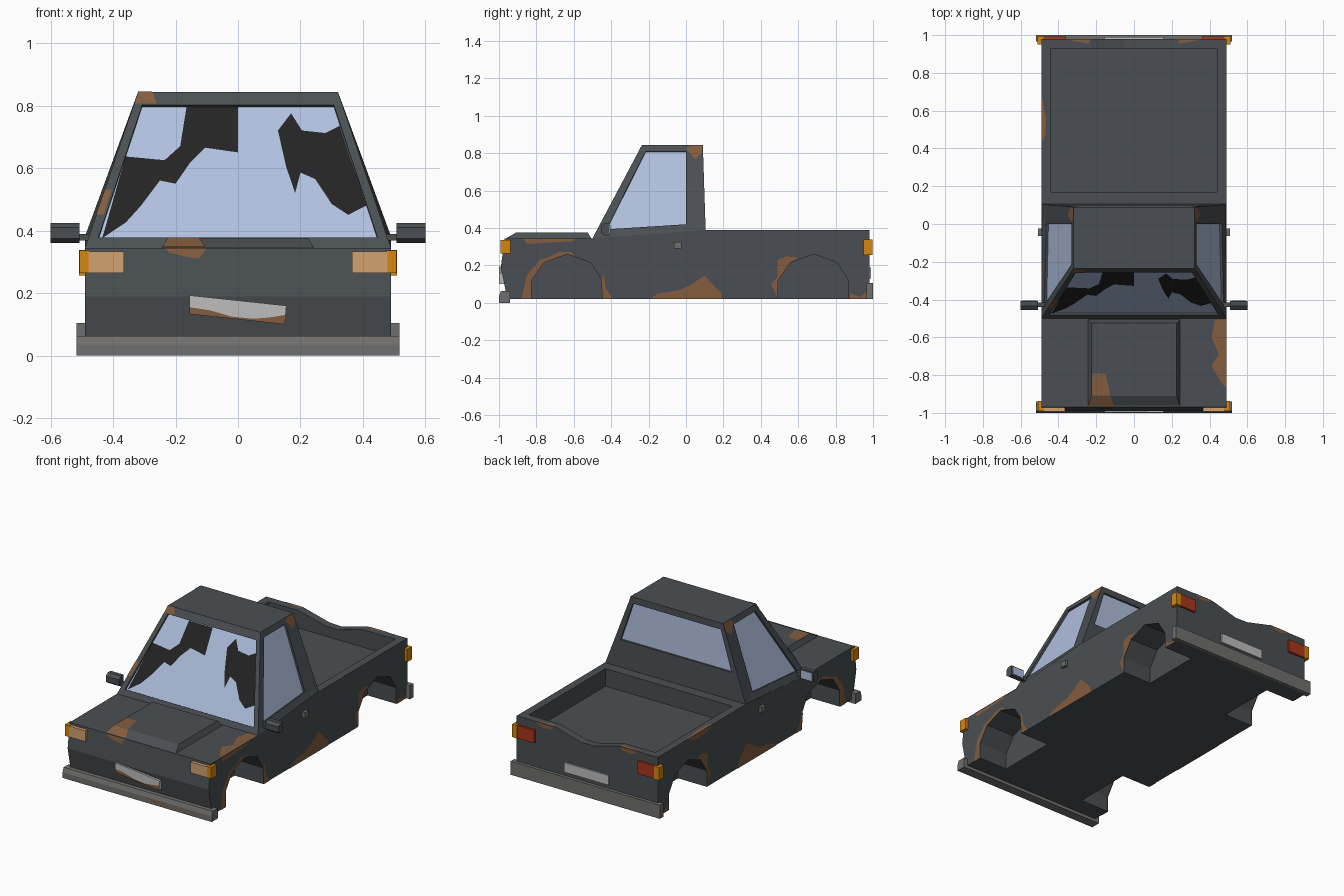
import bpy, bmesh
from mathutils import Vector

def mat(name, rgb):
    m = bpy.data.materials.new(name)
    lin = [((c / 255 + 0.055) / 1.055) ** 2.4 if c > 10 else c / 255 / 12.92 for c in rgb]
    m.diffuse_color = (*lin, 1)
    return m

BODY = mat("dark grey paint", (74, 79, 83))
RUST = mat("rust brown", (132, 93, 62))
GLASS = mat("pale blue glass", (176, 192, 222))
BLACK = mat("black hole", (36, 36, 36))
AMBER = mat("amber lamp", (212, 134, 12))
TAN = mat("headlight tan", (210, 162, 112))
RED = mat("red lamp", (170, 54, 28))
METAL = mat("bumper grey", (112, 111, 110))
PLATE = mat("plate white", (190, 190, 190))

def finish(name, bm, *mats):
    bmesh.ops.remove_doubles(bm, verts=bm.verts, dist=1e-5)
    bmesh.ops.recalc_face_normals(bm, faces=bm.faces)
    me = bpy.data.meshes.new(name)
    bm.to_mesh(me)
    bm.free()
    for m in mats:
        me.materials.append(m)
    ob = bpy.data.objects.new(name, me)
    bpy.context.collection.objects.link(ob)
    return ob

def loft(name, a, b, m):
    """Closed solid between two rings of 3D points."""
    bm = bmesh.new()
    va, vb = [bm.verts.new(p) for p in a], [bm.verts.new(p) for p in b]
    n = len(va)
    bm.faces.new(va)
    bm.faces.new(vb[::-1])
    for i in range(n):
        bm.faces.new((va[i], vb[i], vb[(i + 1) % n], va[(i + 1) % n]))
    return finish(name, bm, m)

def prism_x(name, yz, x0, x1, m):
    return loft(name, [(x0, y, z) for y, z in yz], [(x1, y, z) for y, z in yz], m)

def box(name, x, y, z, m):
    return prism_x(name, [(y[0], z[0]), (y[1], z[0]), (y[1], z[1]), (y[0], z[1])], x[0], x[1], m)

def sheet(name, uv, place, out, m):
    """Thin painted patch; place maps 2D to 3D, out is the facing direction."""
    out = Vector(out).normalized()
    bm = bmesh.new()
    f = bm.faces.new([bm.verts.new(Vector(place(u, v)) + out * 0.003) for u, v in uv])
    f.normal_update()
    if f.normal.dot(out) < 0:
        f.normal_flip()
    me = bpy.data.meshes.new(name)
    bm.to_mesh(me)
    bm.free()
    me.materials.append(m)
    bpy.context.collection.objects.link(bpy.data.objects.new(name, me))

def cut(ob, cutter):
    cutter.hide_render = True
    cutter.hide_viewport = True
    cutter.display_type = 'WIRE'
    mod = ob.modifiers.new("cut", 'BOOLEAN')
    mod.operation = 'DIFFERENCE'
    mod.solver = 'EXACT'
    mod.object = cutter

# lower body with bed, tailgate dent and wheel wells cut out
body = prism_x("lower_body", [(-0.955, 0.02), (-0.99, 0.19), (-0.97, 0.345), (-0.5, 0.345),
                              (0.1, 0.39), (0.98, 0.39), (0.98, 0.02)], -0.49, 0.49, BODY)
cut(body, box("bed_cutter", (-0.44, 0.44), (0.17, 0.93), (0.28, 0.6), BODY))
dent = [(-0.23, 0.391), (-0.05, 0.345), (0.04, 0.342), (0.22, 0.391), (0.22, 0.5), (-0.23, 0.5)]
cut(body, loft("dent_cutter", [(x, 0.9, z) for x, z in dent], [(x, 1.1, z) for x, z in dent], BODY))
ARCH = [(-0.19, -0.1), (-0.19, 0.12), (-0.125, 0.215), (0, 0.26), (0.125, 0.215), (0.185, 0.12), (0.19, -0.1)]
for s in (-1, 1):
    for label, yc in (("front", -0.635), ("rear", 0.683)):
        cut(body, prism_x(label + "_well_cutter", [(yc + y, z) for y, z in ARCH], s * 0.29, s * 0.6, BODY))

# raised hood panel
loft("hood_bulge", [(-0.245, -0.965, 0.343), (0.245, -0.965, 0.343), (0.245, -0.505, 0.343), (-0.245, -0.505, 0.343)],
     [(-0.225, -0.91, 0.375), (0.225, -0.91, 0.375), (0.225, -0.525, 0.375), (-0.225, -0.525, 0.375)], BODY)

# cab with recessed windows
def side_x(z): return 0.49 - 0.34 * (z - 0.345)
def screen_y(z): return -0.5 + 0.53 * (z - 0.345)
def rear_y(z): return 0.105 - 0.033 * (z - 0.39)

bm = bmesh.new()
def add_face(pts, mi=0):
    bm.faces.new([bm.verts.new(p) for p in pts]).material_index = mi

def window(outer, inner, inward):
    deep = [Vector(p) + Vector(inward) * 0.012 for p in inner]
    for i in range(4):
        j = (i + 1) % 4
        add_face((outer[i], outer[j], inner[j], inner[i]))
        add_face((inner[i], inner[j], deep[j], deep[i]))
    add_face(deep, 1)

FB = lambda s: (s * 0.49, -0.5, 0.345)
FT = lambda s: (s * 0.32, -0.235, 0.845)
RT = lambda s: (s * 0.32, 0.09, 0.845)
RB = lambda s: (s * 0.487, 0.105, 0.39)
window((FB(-1), FB(1), FT(1), FT(-1)),
       [(x, screen_y(z), z) for x, z in ((-0.447, 0.378), (0.447, 0.378), (0.307, 0.802), (-0.307, 0.802))],
       (0, 0.88, -0.47))
window((RB(-1), RB(1), RT(1), RT(-1)),
       [(x, rear_y(z), z) for x, z in ((-0.385, 0.56), (0.385, 0.56), (0.305, 0.805), (-0.305, 0.805))],
       (0, -1, 0))
for s in (-1, 1):
    window((FB(s), RB(s), RT(s), FT(s)),
           [(s * side_x(z), y, z) for y, z in ((-0.425, 0.393), (0, 0.42), (0, 0.81), (-0.215, 0.81))],
           (-s * 0.95, 0, -0.3))
add_face((FT(-1), FT(1), RT(1), RT(-1)))
add_face((FB(-1), FB(1), RB(1), RB(-1)))
finish("cab", bm, BODY, GLASS)

# broken-out areas of the windscreen
on_screen = lambda x, z: (x, screen_y(z) + 0.0106, z - 0.0056)
SCREEN_OUT = (0, -0.88, 0.47)
sheet("windscreen_hole_left", [(-0.435, 0.38), (-0.36, 0.642), (-0.235, 0.63), (-0.185, 0.675), (-0.165, 0.8),
      (0, 0.8), (0, 0.655), (-0.105, 0.67), (-0.155, 0.62), (-0.2, 0.555), (-0.25, 0.565), (-0.31, 0.485),
      (-0.36, 0.43)], on_screen, SCREEN_OUT, BLACK)
sheet("windscreen_hole_right", [(0.128, 0.725), (0.17, 0.78), (0.205, 0.725), (0.28, 0.717), (0.325, 0.74),
      (0.411, 0.485), (0.353, 0.455), (0.3, 0.49), (0.247, 0.57), (0.2, 0.59), (0.183, 0.525), (0.154, 0.61)],
      on_screen, SCREEN_OUT, BLACK)

# bumpers
prism_x("front_bumper", [(-1, 0), (-1, 0.035), (-0.99, 0.063), (-0.94, 0.063), (-0.94, 0)], -0.518, 0.518, METAL)
box("rear_bumper", (-0.518, 0.518), (0.965, 1), (0.02, 0.105), METAL)

# number plates
tilt = [(-0.155, 0.193), (0.155, 0.16), (0.15, 0.1), (-0.155, 0.133)]
loft("front_plate", [(x, -0.999, z) for x, z in tilt], [(x, -0.97, z) for x, z in tilt], PLATE)
box("rear_plate", (-0.155, 0.155), (0.975, 0.99), (0.13, 0.19), PLATE)
sheet("front_plate_rust", [(-0.155, 0.155), (-0.09, 0.145), (-0.02, 0.125), (0.05, 0.118), (0.1, 0.122), (0.15, 0.13),
      (0.15, 0.1), (-0.155, 0.133)], lambda x, z: (x, -0.997, z), (0, -1, 0), RUST)

# lamps, mirrors and door handles on both sides
MIRROR = [(-0.455, 0.375), (-0.455, 0.41), (-0.435, 0.425), (-0.408, 0.425), (-0.408, 0.36), (-0.435, 0.36)]
for s in (-1, 1):
    sx = lambda a, b: (s * a, s * b)
    box("headlight", sx(0.365, 0.478), (-0.992, -0.95), (0.265, 0.333), TAN)
    box("front_indicator", sx(0.476, 0.508), (-0.991, -0.938), (0.264, 0.336), AMBER)
    box("tail_lamp", sx(0.36, 0.478), (0.95, 0.993), (0.258, 0.338), RED)
    box("rear_indicator", sx(0.476, 0.51), (0.95, 0.996), (0.257, 0.338), AMBER)
    prism_x("mirror_housing", MIRROR, s * 0.508, s * 0.6, BODY)
    box("mirror_stem", sx(0.465, 0.51), (-0.44, -0.415), (0.368, 0.39), BODY)
    box("mirror_glass", sx(0.516, 0.592), (-0.41, -0.404), (0.368, 0.417), GLASS)
    box("door_handle", sx(0.485, 0.508), (-0.063, -0.024), (0.29, 0.326), METAL)

# rust along the body sides
SIDE_RUST = [
    [(-0.88, 0.02), (-0.825, 0.02), (-0.825, 0.12), (-0.76, 0.216), (-0.635, 0.262), (-0.6, 0.25), (-0.61, 0.272),
     (-0.68, 0.272), (-0.73, 0.245), (-0.78, 0.23), (-0.85, 0.15)],
    [(-0.455, 0.12), (-0.44, 0.16), (-0.43, 0.08), (-0.39, 0.02), (-0.445, 0.02)],
    [(-0.19, 0.02), (-0.15, 0.05), (-0.03, 0.07), (0.03, 0.1), (0.1, 0.145), (0.19, 0.05), (0.19, 0.02)],
    [(0.493, 0.02), (0.455, 0.1), (0.49, 0.14), (0.49, 0.23), (0.54, 0.25), (0.6, 0.24), (0.558, 0.216), (0.493, 0.12)],
    [(0.875, 0.02), (0.88, 0.05), (0.93, 0.03), (0.975, 0.07), (0.975, 0.02)],
]
for s in (-1, 1):
    for pts in SIDE_RUST:
        sheet("side_rust", pts, lambda y, z: (s * 0.49, y, z), (s, 0, 0), RUST)
    sheet("roof_pillar_rust", [(0.0, 0.825), (0.03, 0.843), (0.088, 0.843), (0.085, 0.8), (0.05, 0.765)],
          lambda y, z: (s * side_x(z), y, z), (s, 0, 0.34), RUST)

# rust on hood, fender, bed rail, roof corner and front panel
top = lambda z: (lambda x, y: (x, y, z))
UP = (0, 0, 1)
sheet("fender_top_rust", [(0.43, -0.505), (0.489, -0.505), (0.489, -0.87), (0.455, -0.83), (0.41, -0.75),
      (0.45, -0.69), (0.41, -0.6)], top(0.345), UP, RUST)
sheet("fender_side_rust", [(-0.87, 0.343), (-0.6, 0.343), (-0.6, 0.33), (-0.85, 0.315)],
      lambda y, z: (0.49, y, z), (1, 0, 0), RUST)
sheet("hood_top_rust", [(-0.224, -0.909), (-0.22, -0.79), (-0.15, -0.795), (-0.125, -0.909)], top(0.375), UP, RUST)
sheet("hood_slope_rust", [(-0.242, -0.963), (-0.224, -0.91), (-0.125, -0.91), (-0.105, -0.963)],
      lambda x, y: (x, y, 0.344 + 0.58 * (y + 0.965)), (0, -0.5, 0.86), RUST)
sheet("front_panel_rust", [(-0.235, 0.344), (-0.1, 0.344), (-0.125, 0.31), (-0.16, 0.315), (-0.22, 0.33)],
      lambda x, z: (x, -0.97 - 0.129 * (0.345 - z), z), (0, -1, 0.13), RUST)
sheet("bed_rail_rust", [(-0.489, 0.69), (-0.465, 0.55), (-0.47, 0.47), (-0.489, 0.43)], top(0.39), UP, RUST)
sheet("bed_side_rust", [(0.69, 0.389), (0.6, 0.36), (0.5, 0.37), (0.43, 0.389)],
      lambda y, z: (-0.49, y, z), (-1, 0, 0), RUST)
sheet("roof_corner_rust", [(-0.32, 0.844), (-0.275, 0.844), (-0.26, 0.806), (-0.331, 0.806)],
      lambda x, z: (x, screen_y(z), z), SCREEN_OUT, RUST)
sheet("pillar_rust", [(-0.455, 0.45), (-0.43, 0.45), (-0.405, 0.53), (-0.427, 0.53)],
      lambda x, z: (x, screen_y(z), z), SCREEN_OUT, RUST)

# rust on bumper and tailgate
front = lambda x, z: (x, -0.997, z)
sheet("bumper_rust_left", [(-0.518, 0), (-0.518, 0.035), (-0.46, 0.035), (-0.43, 0.01), (-0.44, 0)], front, (0, -1, 0), RUST)
sheet("bumper_rust_right", [(0.05, 0.035), (0.15, 0.032), (0.22, 0.02), (0.33, 0.025), (0.44, 0.012), (0.4, 0.004),
      (0.15, 0.006)], front, (0, -1, 0), RUST)
for s in (-1, 1):
    sheet("tailgate_top_rust", [(s * 0.23, 0.979), (s * 0.24, 0.955), (s * 0.3, 0.965), (s * 0.36, 0.979)],
          top(0.39), UP, RUST)
    sheet("tailgate_rust", [(s * 0.23, 0.389), (s * 0.36, 0.389), (s * 0.31, 0.365), (s * 0.25, 0.37)],
          lambda x, z: (x, 0.98, z), (0, 1, 0), RUST)
